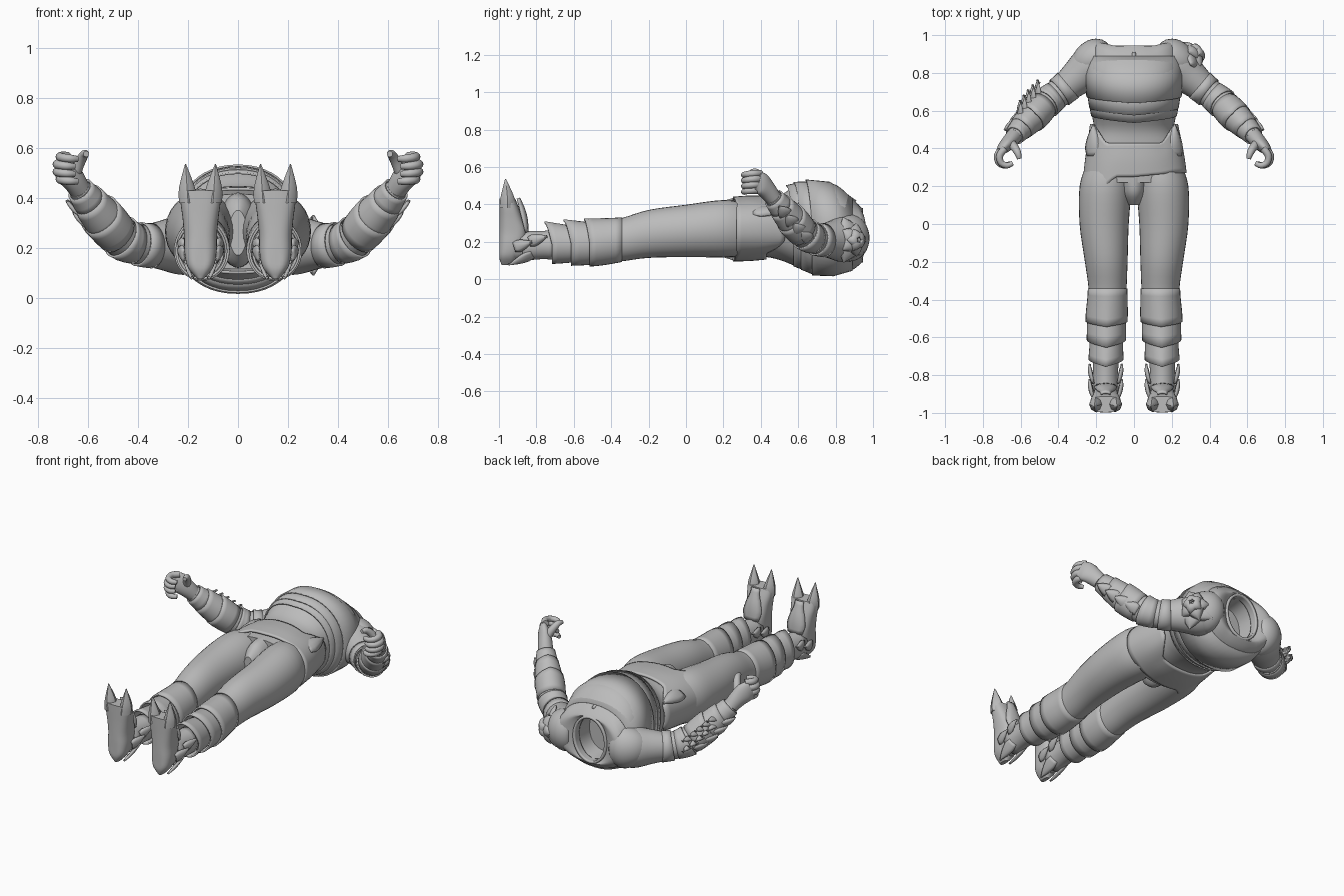
import bpy, bmesh
from math import sin, cos, pi, asin
from mathutils import Vector

if "Cube" in bpy.data.objects:
    bpy.data.objects.remove(bpy.data.objects["Cube"])

steel = bpy.data.materials.new("plain_steel_grey")
steel.use_nodes = True
GREY = (0.5, 0.5, 0.5, 1)
steel.diffuse_color = GREY
steel.node_tree.nodes["Principled BSDF"].inputs["Base Color"].default_value = GREY
Y, Z = Vector((0, 1, 0)), Vector((0, 0, 1))


def finish(name, bm, thick=0):
    bmesh.ops.recalc_face_normals(bm, faces=bm.faces)
    mesh = bpy.data.meshes.new(name)
    bm.to_mesh(mesh)
    bm.free()
    ob = bpy.data.objects.new(name, mesh)
    bpy.context.collection.objects.link(ob)
    mesh.materials.append(steel)
    if thick:
        mod = ob.modifiers.new("thickness", "SOLIDIFY")
        mod.thickness = thick
    bpy.ops.object.select_all(action="DESELECT")
    bpy.context.view_layer.objects.active = ob
    ob.select_set(True)
    bpy.ops.object.shade_smooth_by_angle(angle=0.7)
    return ob


def sample(rings, t):
    """Smooth interpolation through the ring list (x, y, z, half width, half height)."""
    n = len(rings) - 1
    i = min(int(t), n - 1)
    f = t - i
    a, b, c, d = (rings[max(0, min(n, i + k))] for k in (-1, 0, 1, 2))
    return [q + f / 2 * (r - p + f * (2*p - 5*q + 4*r - s + f * (3*(q - r) + s - p)))
            for p, q, r, s in zip(a, b, c, d)]


def loft(name, rings, axis=None, ref=Z, start=0, end=None, grow=0, flare=0, point=0,
         steps=4, sides=32, shell=0, shape=1.0, move=None):
    """Skin of a limb, or with start, end and shell a band of armour lying over it."""
    end = len(rings) - 1 if end is None else end
    count = max(2, round((end - start) * steps))
    bm, loops = bmesh.new(), []
    for k in range(count + 1):
        w = k / count
        t = start + (end - start) * w
        x, y, z, a, b = sample(rings, t)
        hi, lo = sample(rings, min(t + .05, len(rings) - 1)), sample(rings, max(t - .05, 0))
        d = axis or (Vector(hi[:3]) - Vector(lo[:3])).normalized()
        u = d.cross(ref).normalized()
        v = u.cross(d)
        g = grow + flare * w
        loop = []
        for j in range(sides):
            th = 2 * pi * j / sides
            c, s = cos(th), sin(th)
            c, s = (abs(q) ** shape * (1 if q > 0 else -1) for q in (c, s))
            tip = max(0, 2 * asin(max(-1, min(1, sin(th)))) / pi)
            p = Vector((x, y, z)) + u * (a + g) * c + v * (b + g + flare * w * tip) * s
            p += d * point * tip * w
            loop.append(bm.verts.new(move(p, w) if move else p))
        loops.append(loop)
    for p, q in zip(loops, loops[1:]):
        for j in range(sides):
            bm.faces.new((p[j - 1], p[j], q[j], q[j - 1]))
    if not shell:
        bm.faces.new(loops[0])
        bm.faces.new(loops[-1])
    return finish(name, bm, shell)


def leaf(name, base, tip, normal, width, bulge, blunt=0.0):
    """Pointed, curved armour scale."""
    base, tip, normal = Vector(base), Vector(tip), Vector(normal).normalized()
    side = (tip - base).cross(normal).normalized()
    bm, rows = bmesh.new(), []
    for i in range(9):
        t = i / 8
        w = width * max(.03, blunt, min(1, .75 + t) * (1 - t ** 2.2))
        arch = bulge * sin(pi * (t * .8 + .1))
        rows.append([bm.verts.new(base.lerp(tip, t) + side * w * s + normal * arch * (1 - s * s))
                     for s in (-1, -.5, 0, .5, 1)])
    for p, q in zip(rows, rows[1:]):
        for j in range(4):
            bm.faces.new((p[j], p[j + 1], q[j + 1], q[j]))
    return finish(name, bm, .012)


# Torso with a hollow neck opening
torso = [(0, .22, .265, .24, .15), (0, .4, .275, .235, .155), (0, .5, .275, .212, .172),
         (0, .6, .285, .228, .222), (0, .7, .27, .245, .246), (0, .8, .265, .25, .24),
         (0, .89, .24, .235, .19), (0, .94, .235, .195, .145)]
neck = [(0, .935, .235, .12, .14), (0, .91, .235, .105, .13), (0, .8, .235, .1, .12)]
loft("torso", torso + neck, Y, shape=.9, sides=48,
     move=lambda p, w: p + Y * (.25 * max(0, abs(p.x) - .1) if p.y > .89 else 0))
loft("neck_collar", [(0, .9, .235, .115, .145), (0, .945, .235, .115, .145)], Y, shell=.015)

# Breastplate, rib plates and belly plates
loft("breastplate", torso, Y, start=6, end=3.75, grow=.005, flare=.006, point=-.035,
     shell=.008, shape=.9, sides=48)
loft("rib_plate", torso, Y, start=4.2, end=3.15, grow=.003, flare=.003, point=-.04,
     shell=.008, shape=.9, sides=48)
loft("belly_plate", torso, Y, start=3.5, end=2.75, grow=.002, flare=.003, point=-.04,
     shell=.008, shape=.9, sides=48)
leaf("breast_ridge", (0, .91, .42), (0, .7, .517), (0, .3, 1), .012, .008)


# Uneven hip belt: raised at the flanks, long on the right
def belt_edge(p, w):
    rise = .1 * max(0, min(1, (abs(p.x) - .15) / .07))
    drop = .11 * max(0, min(1, (-p.x - .1) / .12)) - .02 * max(0, min(1, p.x / .2))
    return p + Y * (rise * (1 - w) - drop * w)


hips = [(0, .43, .275, .228, .165), (0, .34, .272, .255, .17), (0, .25, .268, .274, .168)]
loft("hip_belt", hips, -Y, grow=.005, shell=.012, shape=.9, sides=64, move=belt_edge)
loft("crotch_guard", [(0, .32, .27, .13, .15), (0, .24, .27, .085, .15), (0, .16, .265, .07, .14),
                      (0, .1, .26, .035, .09)], -Y)
for s in (1, -1):
    leaf("hip_plate", (s * .215, .36, .37), (s * .215, .53, .36), (s * .6, 0, 1), .055, .02)

for s in (1, -1):
    # Legs
    leg = [(s * x, y, z, a, b) for x, y, z, a, b in (
        (.13, .32, .265, .12, .14), (.15, .2, .27, .138, .153), (.158, 0, .258, .13, .14),
        (.147, -.2, .242, .113, .128), (.14, -.35, .21, .1, .115), (.145, -.5, .19, .095, .105),
        (.147, -.65, .185, .075, .085), (.15, -.78, .18, .058, .065), (.15, -.92, .17, .06, .07))]
    loft("leg", leg, -Y)
    # Shin armour in overlapping flared bands
    loft("knee_band", leg, -Y, start=3.95, end=5.1, grow=.004, flare=.014, point=.03, shell=.01)
    loft("shin_band", leg, -Y, start=4.9, end=5.75, grow=.004, flare=.02, point=.04, shell=.01)
    loft("lower_shin_band", leg, -Y, start=5.6, end=6.5, grow=.003, flare=.025, point=.04, shell=.01)
    loft("boot_cuff", leg, -Y, start=6.4, end=7.6, grow=.004, flare=.008, point=.03, shell=.01)
    for e in (1, -1):
        x = s * .15 + e * .07
        for y, z in ((-.78, .2), (-.86, .17)):
            leaf("ankle_scale", (x, y - .06, z), (x + e * .015, y + .04, z + .03), (e, 0, 0), .035, .015)
        leaf("heel_scale", (x - e * .02, -.82, .13), (x - e * .035, -.95, .075), (e, 0, -1), .035, .01)
    # Boot standing on its flat sole, with heel point and two toe spikes
    boot = [(s * .15, y, z, a, b) for y, z, a, b in (
        (-.955, .075, .012, .03), (-.95, .12, .05, .05), (-.935, .18, .064, .065),
        (-.925, .25, .066, .073), (-.935, .32, .072, .062), (-.945, .38, .08, .052),
        (-.955, .43, .082, .042))]
    loft("boot", boot, Z, Y, shape=.75, move=lambda p, w: Vector((p.x, max(p.y, -.998), p.z)))
    for e in (1, -1):
        spike = [(s * .15 + e * .05, -.955, .38, .036, .042), (s * .15 + e * .054, -.955, .44, .032, .036),
                 (s * .15 + e * .06, -.965, .535, .002, .003)]
        loft("toe_spike", spike, Z, Y, sides=8, shape=1.1)
    leaf("foot_plate", (s * .15, -.86, .25), (s * .15, -.905, .43), (0, 1, .2), .06, .02, .4)

    # Arms
    arm = [(s * x, y, z, r, r * 1.05) for x, y, z, r in (
        (.16, .87, .22, .105), (.225, .835, .212, .115), (.3, .775, .21, .095), (.38, .708, .21, .077),
        (.46, .645, .235, .076), (.525, .58, .3, .077), (.585, .52, .37, .062), (.635, .465, .435, .043))]
    loft("arm", arm)
    loft("shoulder_cap", [(s * .15, .87, .22, .08, .1), (s * .19, .875, .22, .107, .125),
                          (s * .235, .86, .22, .1, .115), (s * .28, .83, .215, .075, .09)])
    loft("sleeve_band", arm, start=2.6, end=3.2, grow=.004, flare=.004, shell=.008)
    loft("elbow_band", arm, start=3.4, end=4.1, grow=.003, flare=.006, shell=.008)
    loft("forearm_band", arm, start=4.3, end=5.3, grow=.004, flare=.005, point=.03, shell=.008)
    loft("vambrace", arm, start=5.1, end=6.2, grow=.004, flare=.004, point=.02, shell=.008)
    loft("wrist_band", arm, start=6.1, end=6.9, grow=.005, flare=.004, shell=.008)
    for t in (4.2, 4.8, 5.4, 6):
        x, y, z, r, _ = sample(arm, t)
        out = Vector((s * .6, .3, -.45)).normalized()
        p = Vector((x, y, z)) + out * r * .95
        leaf("forearm_scale", p, p + Vector((s * .05, -.05, .06)) + out * .012, out, .04, .015)

    # Hand with curled fingers
    palm = [(s * .635, .465, .435, .042, .044), (s * .66, .435, .475, .04, .052),
            (s * .69, .405, .51, .032, .06), (s * .712, .38, .525, .02, .05)]
    loft("palm", palm)
    for k in range(4):
        z, g = .475 + .03 * k, .012 * abs(k - 1.5)
        finger = [(s * (x - g), y, z + dz, r, r) for x, y, dz, r in (
            (.7, .4, 0, .019), (.728, .365, 0, .019), (.722, .325, -.004, .017),
            (.69, .31, -.008, .016), (.66, .322, -.01, .012))]
        loft("finger", finger, sides=12)
    thumb = [(s * x, y, z, r, r) for x, y, z, r in (
        (.655, .43, .495, .026), (.632, .405, .545, .022), (.615, .375, .573, .018), (.607, .345, .575, .012))]
    loft("thumb", thumb, sides=12)

# Layered petals of the left shoulder guard
out = Vector((.75, .55, 0)).normalized()
across = out.cross(Z)
for ring, (reach, lift, wide) in enumerate(((.125, 0, .075), (.09, .03, .055), (.06, .05, .04))):
    for k in range(5):
        th = 2 * pi * (k + ring / 2) / 5
        ray = across * cos(th) * .95 + Z * sin(th)
        c = Vector((.285, .875, .21)) + out * (.035 + lift)
        leaf("shoulder_petal", c + ray * .01, c + ray * reach - out * .045, out + ray * .6, wide, .022)

# Swept feathers on the right forearm
for k in range(5):
    x, y, z, r, _ = sample(arm, 4.3 + .4 * k)
    for up in (0, .6):
        ray = Vector((-.45, .7, up - .1)).normalized()
        p = Vector((x, y, z)) + ray * r * .8
        leaf("arm_feather", p, p + ray * .035 + Vector((.02, .06, -.01)), (-.5, .2, .8), .02, .008)
